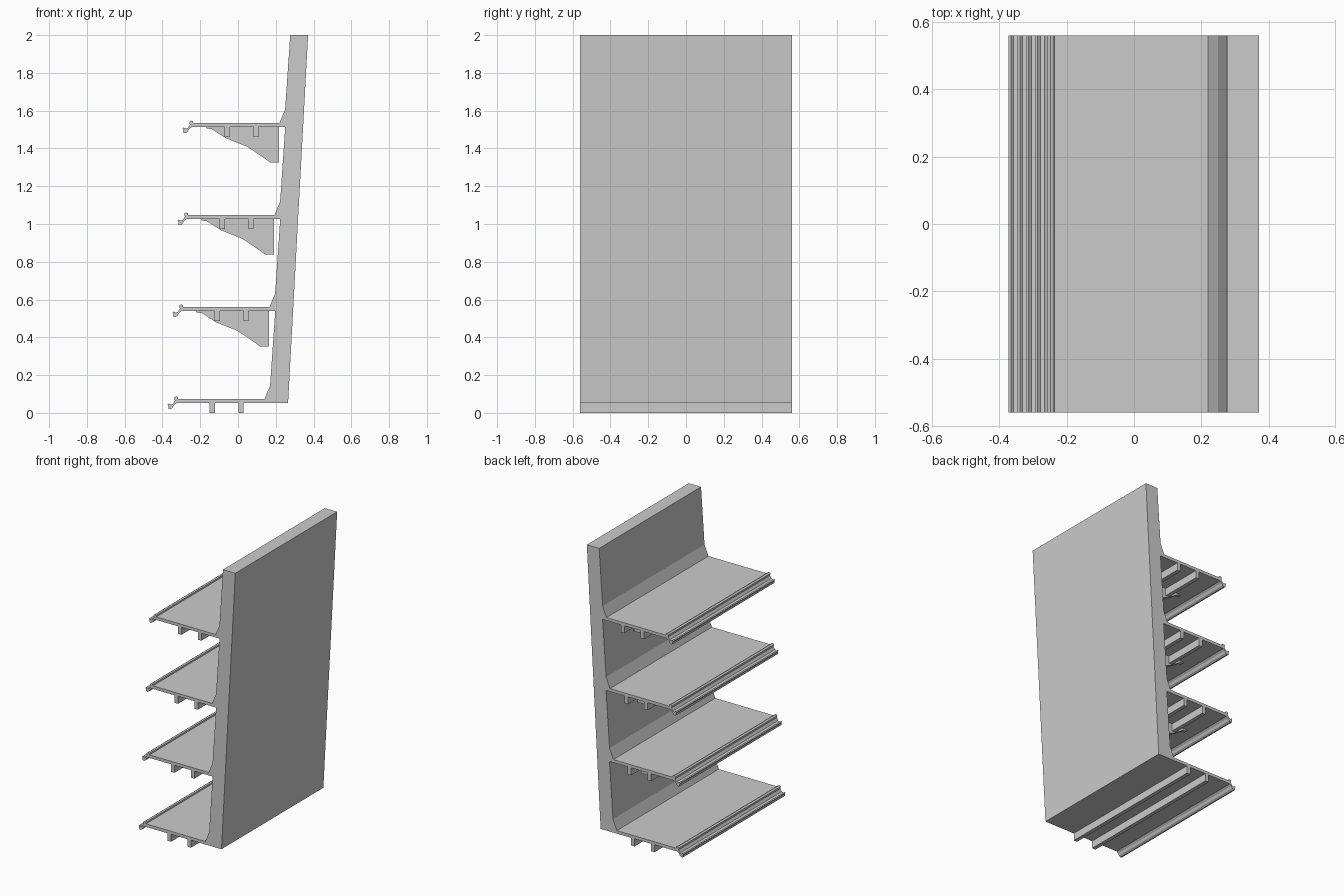
import bpy, bmesh

if "Cube" in bpy.data.objects:
    bpy.data.objects.remove(bpy.data.objects["Cube"])

HALF = 0.56            # half length along y
DX, DZ = 0.0265, 0.487  # lean and rise per shelf
LEVELS = 4


def extrude(name, pts, y0, y1):
    """Flat-shaded prism from an x-z profile."""
    bm = bmesh.new()
    face = bm.faces.new([bm.verts.new((x, y0, z)) for x, z in pts])
    ext = bmesh.ops.extrude_face_region(bm, geom=[face])
    moved = [v for v in ext["geom"] if isinstance(v, bmesh.types.BMVert)]
    bmesh.ops.translate(bm, verts=moved, vec=(0, y1 - y0, 0))
    bmesh.ops.recalc_face_normals(bm, faces=bm.faces)
    mesh = bpy.data.meshes.new(name)
    bm.to_mesh(mesh)
    bm.free()
    obj = bpy.data.objects.new(name, mesh)
    bpy.context.collection.objects.link(obj)
    return obj


def shift(pts, i):
    return [(x + DX * i, z + DZ * i) for x, z in pts]


# One bay of the front outline: panel front, fillet, shelf top, curled lip, underside
bay = [(0.197, 0.539), (0.17, 0.145), (0.14, 0.073), (-0.316, 0.073),
       (-0.318, 0.083), (-0.328, 0.087), (-0.338, 0.08), (-0.334, 0.065),
       (-0.345, 0.047), (-0.358, 0.043), (-0.366, 0.05), (-0.373, 0.046),
       (-0.368, 0.036), (-0.37, 0.024), (-0.358, 0.02), (-0.346, 0.027),
       (-0.338, 0.042), (-0.325, 0.052)]

# Leaning back panel with its shelves
outline = [(0.265, 0.052), (0.265 + DX * LEVELS, 0.052 + DZ * LEVELS)]
for i in reversed(range(LEVELS)):
    outline += shift(bay, i)
extrude("panel_and_shelves", outline, -HALF, HALF)

# Support bracket profile, relative to the lowest shelf
bracket = [(0.138, 0.052), (0.138, -0.135), (0.091, -0.135), (0.056, -0.11),
           (-0.03, -0.052), (-0.145, -0.006), (-0.218, 0.041),
           (-0.245, 0.045), (-0.25, 0.052)]

for i in range(LEVELS):
    # Two stiffening rails under each shelf
    for x in (-0.15, 0.003):
        rail = [(x, 0), (x + 0.027, 0), (x + 0.027, 0.052), (x, 0.052)]
        extrude(f"rail_{i}", shift(rail, i), -HALF, HALF)
    # Inset brackets under the upper shelves
    if i:
        for y in (-0.25, 0.25):
            extrude(f"bracket_{i}", shift(bracket, i), y - 0.012, y + 0.012)
